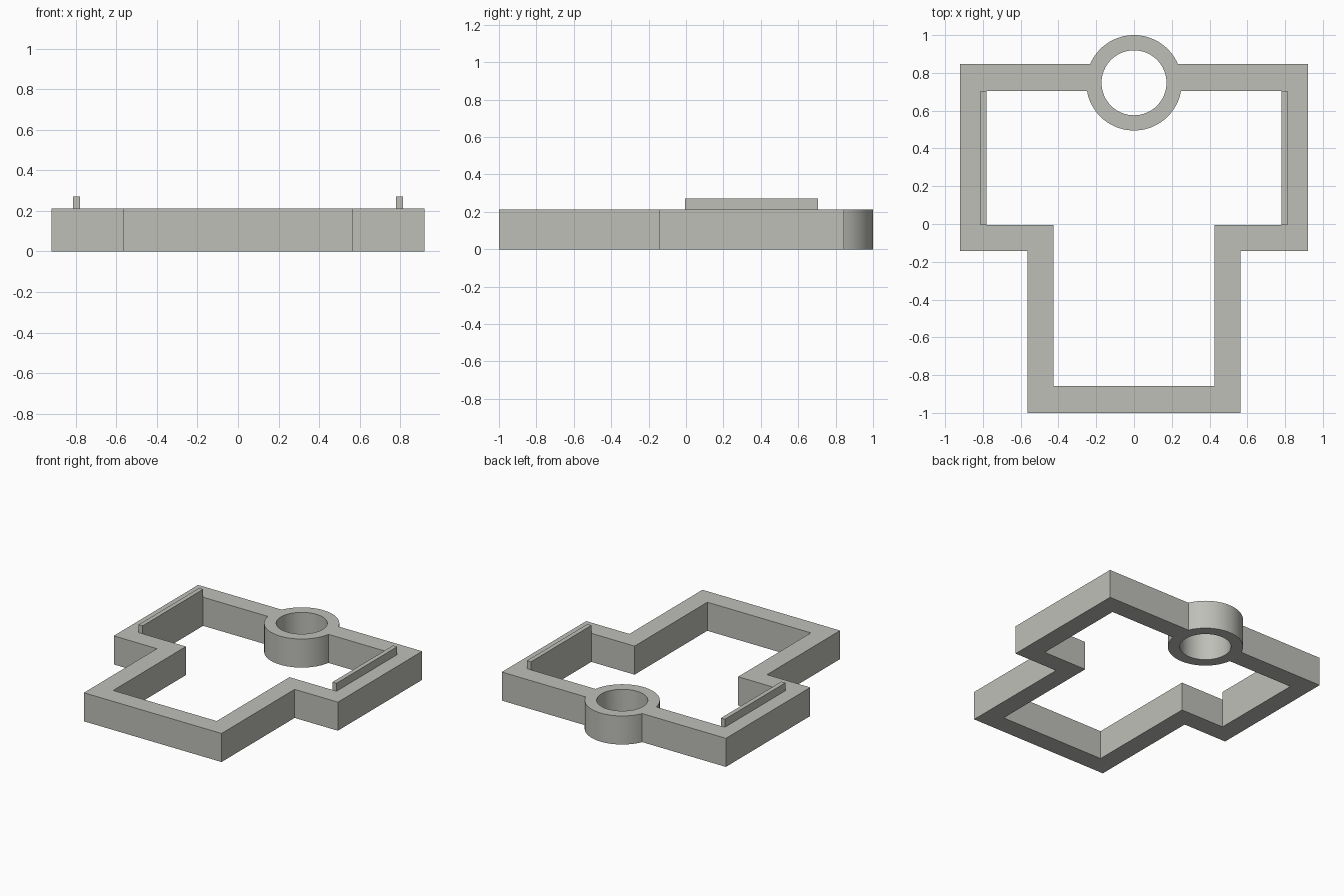
import bpy, bmesh, math

if "Cube" in bpy.data.objects:
    bpy.data.objects.remove(bpy.data.objects["Cube"])

HEIGHT, RAIL_TOP = 0.212, 0.271
RING_Y, RING_R, HOLE_R = 0.7475, 0.2525, 0.172
OUT_BACK, IN_BACK = 0.846, 0.705

grey = bpy.data.materials.new("warm grey")
grey.diffuse_color = (0.52, 0.52, 0.485, 1)
grey.use_nodes = True
grey.node_tree.nodes["Principled BSDF"].inputs["Base Color"].default_value = grey.diffuse_color


def arc(r, a0, a1, n):
    """Points on a circle around the ring centre."""
    return [(r * math.cos(a0 + (a1 - a0) * i / n),
             RING_Y + r * math.sin(a0 + (a1 - a0) * i / n)) for i in range(n + 1)]


def mirrored(half):
    """Close a right-hand half outline with its mirror image."""
    return half + [(-x, y) for x, y in reversed(half)]


def plate(name, outlines, z0, z1):
    """Extrude filled outlines (inner ones become holes)."""
    curve = bpy.data.curves.new(name, 'CURVE')
    curve.dimensions, curve.fill_mode = '2D', 'BOTH'
    curve.extrude = (z1 - z0) / 2
    for pts in outlines:
        s = curve.splines.new('POLY')
        s.points.add(len(pts) - 1)
        for p, (x, y) in zip(s.points, pts):
            p.co = (x, y, 0, 1)
        s.use_cyclic_u = True
    ob = bpy.data.objects.new(name, curve)
    bpy.context.collection.objects.link(ob)
    bpy.ops.object.select_all(action='DESELECT')
    bpy.context.view_layer.objects.active = ob
    ob.select_set(True)
    bpy.ops.object.convert(target='MESH')
    ob = bpy.context.view_layer.objects.active
    # Weld caps to walls and rest the part at its height
    bm = bmesh.new()
    bm.from_mesh(ob.data)
    bmesh.ops.remove_doubles(bm, verts=bm.verts, dist=1e-4)
    bmesh.ops.recalc_face_normals(bm, faces=bm.faces)
    bmesh.ops.translate(bm, verts=bm.verts, vec=(0, 0, (z0 + z1) / 2))
    bm.to_mesh(ob.data)
    bm.free()
    ob.data.materials.clear()
    ob.data.materials.append(grey)
    bpy.ops.object.shade_smooth_by_angle()
    return ob


# Frame: stepped outer wall swelling into the ring, open middle, round hole
a_out = math.asin((OUT_BACK - RING_Y) / RING_R)
a_in = math.asin((IN_BACK - RING_Y) / RING_R)
outer = mirrored([(0.565, -1), (0.565, -0.143), (0.92, -0.143), (0.92, OUT_BACK)]
                 + arc(RING_R, a_out, math.pi / 2, 20)[:-1])
inner = mirrored([(0.425, -0.857), (0.425, -0.004), (0.78, -0.004), (0.78, IN_BACK)]
                 + arc(RING_R, a_in, -math.pi / 2, 24)[:-1])
hole = arc(HOLE_R, 0, 2 * math.pi, 64)[:-1]
plate("frame", [outer, inner, hole], 0, HEIGHT)

# Thin rails along the inner edge of both sides
for side, name in ((1, "right_rail"), (-1, "left_rail")):
    x0, x1 = sorted((side * 0.78, side * 0.813))
    plate(name, [[(x0, -0.005), (x1, -0.005), (x1, IN_BACK), (x0, IN_BACK)]],
          HEIGHT, RAIL_TOP)
